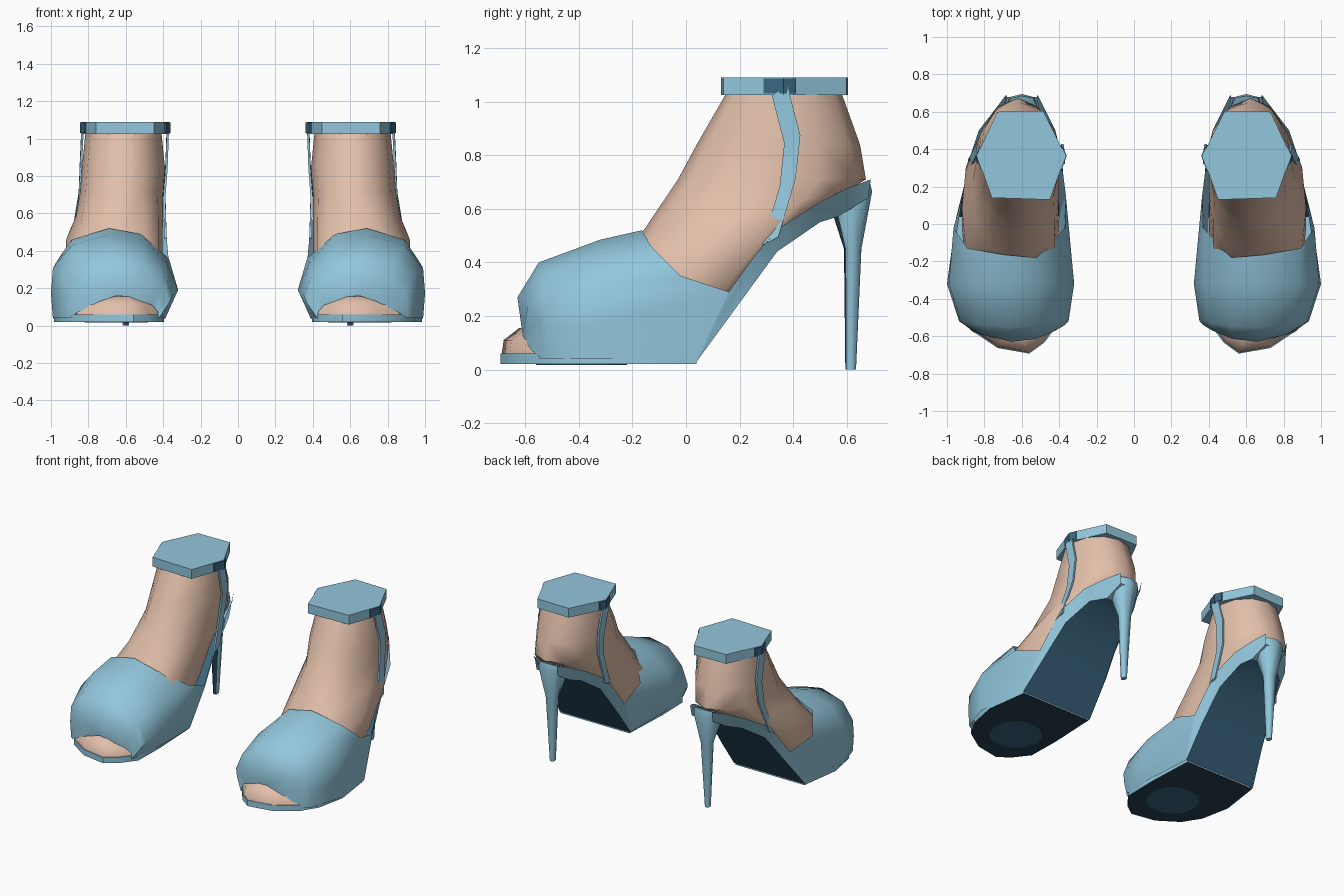
import bpy, bmesh
from math import cos, sin, pi, radians, copysign

cube = bpy.data.objects.get("Cube")
if cube:
    bpy.data.objects.remove(cube, do_unlink=True)


def material(name, rgb):
    m = bpy.data.materials.new(name)
    m.use_nodes = True
    m.diffuse_color = (*rgb, 1)
    m.node_tree.nodes["Principled BSDF"].inputs["Base Color"].default_value = (*rgb, 1)
    return m


BLUE = material("light blue leather", (0.29, 0.57, 0.72))
SKIN = material("skin", (0.76, 0.52, 0.40))
NAVY = material("navy sole", (0.022, 0.052, 0.082))
ARCH = material("dark blue lining", (0.043, 0.135, 0.22))


def loft(name, rings, mats, closed=True, caps=False, rule=None, angle=40):
    """Skin rings of points, then mirror across x for the second shoe."""
    bm = bmesh.new()
    rows = [[bm.verts.new(p) for p in ring] for ring in rings]
    n = len(rows[0])
    for a, b in zip(rows, rows[1:]):
        for i in range(n if closed else n - 1):
            j = (i + 1) % n
            bm.faces.new((a[i], a[j], b[j], b[i]))
    if caps:
        bm.faces.new(rows[0])
        bm.faces.new(rows[-1])
    bmesh.ops.recalc_face_normals(bm, faces=bm.faces)
    for f in bm.faces:
        f.material_index = rule(f) if rule else 0
    mesh = bpy.data.meshes.new(name)
    bm.to_mesh(mesh)
    bm.free()
    for m in mats:
        mesh.materials.append(m)
    ob = bpy.data.objects.new(name, mesh)
    bpy.context.collection.objects.link(ob)
    bpy.ops.object.select_all(action='DESELECT')
    ob.select_set(True)
    bpy.context.view_layer.objects.active = ob
    bpy.ops.object.shade_smooth_by_angle(angle=radians(angle))
    mirror = ob.modifiers.new("Pair", 'MIRROR')
    mirror.use_mirror_merge = False


def oval(x0, x1, front, back, power=1.0, n=12):
    """Tilted oval ring between a front and a back (y, z) point."""
    pts = []
    for k in range(n):
        a = 2 * pi * k / n
        u = copysign(abs(cos(a)) ** power, cos(a))
        v = (1 + copysign(abs(sin(a)) ** power, sin(a))) / 2
        pts.append(((x0 + x1) / 2 + u * (x1 - x0) / 2,
                    front[0] + v * (back[0] - front[0]),
                    front[1] + v * (back[1] - front[1])))
    return pts


# Platform sole, dark underneath with a lighter tread patch
toe_line = [(.4, -.53), (.48, -.635), (.56, -.693), (.73, -.663), (.87, -.57)]
outline = [(.41, .04), (.395, -.3)] + toe_line + [(.945, -.45), (.985, -.25), (.945, .04)]
loft("platform_sole", [[(x, y, z) for x, y in outline] for z in (.02, .06)],
     [BLUE, NAVY], caps=True, rule=lambda f: int(f.normal.z < -.5))
loft("tread_patch", [oval(.48, .82, (-.56, z), (-.22, z)) for z in (.017, .022)],
     [ARCH], caps=True)

# Toes showing in the opening
loft("toes", [[(.64 + (x - .64) * s, y + d, z) for x, y in toe_line]
              for s, d, z in ((.98, .004, .055), (.9, .012, .11), (.6, .07, .155), (.5, .2, .17))],
     [SKIN], closed=False, angle=80)

# Peep-toe upper: arched sections, ending in a scooped throat
ARCHED = [(-.8, 0), (-1, .34), (-.82, .66), (-.42, .93), (.08, 1),
          (.67, .88), (.97, .6), (1, .3), (.97, 0)]


def section(y, bow, x0, x1, top, base=.04):
    return [((x0 + x1) / 2 + u * (x1 - x0) / 2, y + bow * u * u, base + w * (top - base))
            for u, w in ARCHED]


opening = [(.4, -.54, .05), (.43, -.565, .075), (.46, -.585, .11), (.53, -.605, .135),
           (.64, -.615, .163), (.74, -.61, .13), (.82, -.59, .09), (.86, -.575, .07), (.89, -.55, .05)]
throat = [(.4, .04, .03), (.365, .16, .29), (.37, -.02, .36), (.52, -.18, .49),
          (.69, -.165, .52), (.89, -.13, .46), (.965, -.02, .35), (.915, .16, .29), (.95, .04, .03)]
loft("peep_toe_upper",
     [opening, section(-.63, .09, .37, .905, .27), section(-.55, .03, .35, .935, .4),
      section(-.32, 0, .32, 1, .485), throat], [BLUE], closed=False, angle=50)

# Shank rising to the heel: side walls and a dark underside
# (rim y, z, inner x, outer x, bottom y, z, inner x, outer x)
stations = [(.16, .29, .365, .915, .04, .03, .4, .95),
            (.26, .43, .378, .895, .19, .235, .405, .9),
            (.35, .53, .385, .88, .34, .44, .425, .85),
            (.5, .625, .42, .83, .5, .55, .46, .785),
            (.61, .68, .475, .745, .57, .572, .5, .7),
            (.69, .71, .515, .685, .68, .64, .52, .68)]
loft("shank", [[(a, y, z), (c, v, w), (d, v, w), (b, y, z)]
               for y, z, a, b, v, w, c, d in stations], [BLUE, ARCH], closed=False,
     rule=lambda f: int(abs(f.normal.x) < .35 and f.calc_center_median().y < .6))

# Stiletto heel with a dark front
loft("stiletto_heel",
     [oval(.6 - w, .6 + w, (f, zf), (b, zb), .75, 8) for w, f, zf, b, zb in
      ((.08, .57, .66, .685, .705), (.085, .55, .575, .695, .665),
       (.042, .59, .45, .655, .45), (.016, .595, 0, .635, 0))],
     [BLUE, NAVY], caps=True, rule=lambda f: int(f.normal.y < -.7), angle=60)

# Foot and ankle
loft("foot", [oval(.41, .815, (.155, 1.04), (.578, 1.04)),
              oval(.39, .835, (.04, .84), (.65, .84)),
              oval(.4, .845, (-.03, .71), (.672, .71)),
              oval(.4, .865, (-.168, .505), (.605, .67), .8),
              oval(.405, .92, (-.25, .37), (.42, .54), .6),
              oval(.4, .92, (-.3, .2), (.26, .37), .5),
              oval(.42, .9, (-.3, .12), (.1, .16), .5)], [SKIN], caps=True, angle=60)

# Hexagonal ankle collar with a closed top
hexagon = [(.365, .365), (.45, .13), (.76, .14), (.84, .365), (.73, .6), (.485, .605)]
loft("ankle_collar", [[(x, y, z) for x, y in hexagon] for z in (1.025, 1.09)],
     [BLUE], caps=True)

# Flat side straps from shank to collar, lined in dark blue,
# each with a dark fastening plate wrapped on the collar corner
path = [(.315, .48, .888, .382), (.38, .7, .852, .388), (.397, .86, .846, .376), (.35, 1.04, .838, .37)]
corner = [(.216, .29), (.242, .365), (.223, .41), (.215, .41), (.234, .365), (.208, .29)]
for name, side, out in (("outer", 2, 1), ("inner", 3, -1)):
    loft(name + "_strap",
         [[(p[side] + t * out, p[0] + d, p[1] + d / 2)
           for t, d in ((0, -.03), (0, .03), (-.012, .03), (-.012, -.03))] for p in path],
         [BLUE, ARCH], caps=True, rule=lambda f: int(f.normal.x * out < -.5), angle=30)
    loft(name + "_fastening_plate",
         [[(.602 + x * out, y, z) for x, y in corner] for z in (1.03, 1.087)], [ARCH], caps=True)
